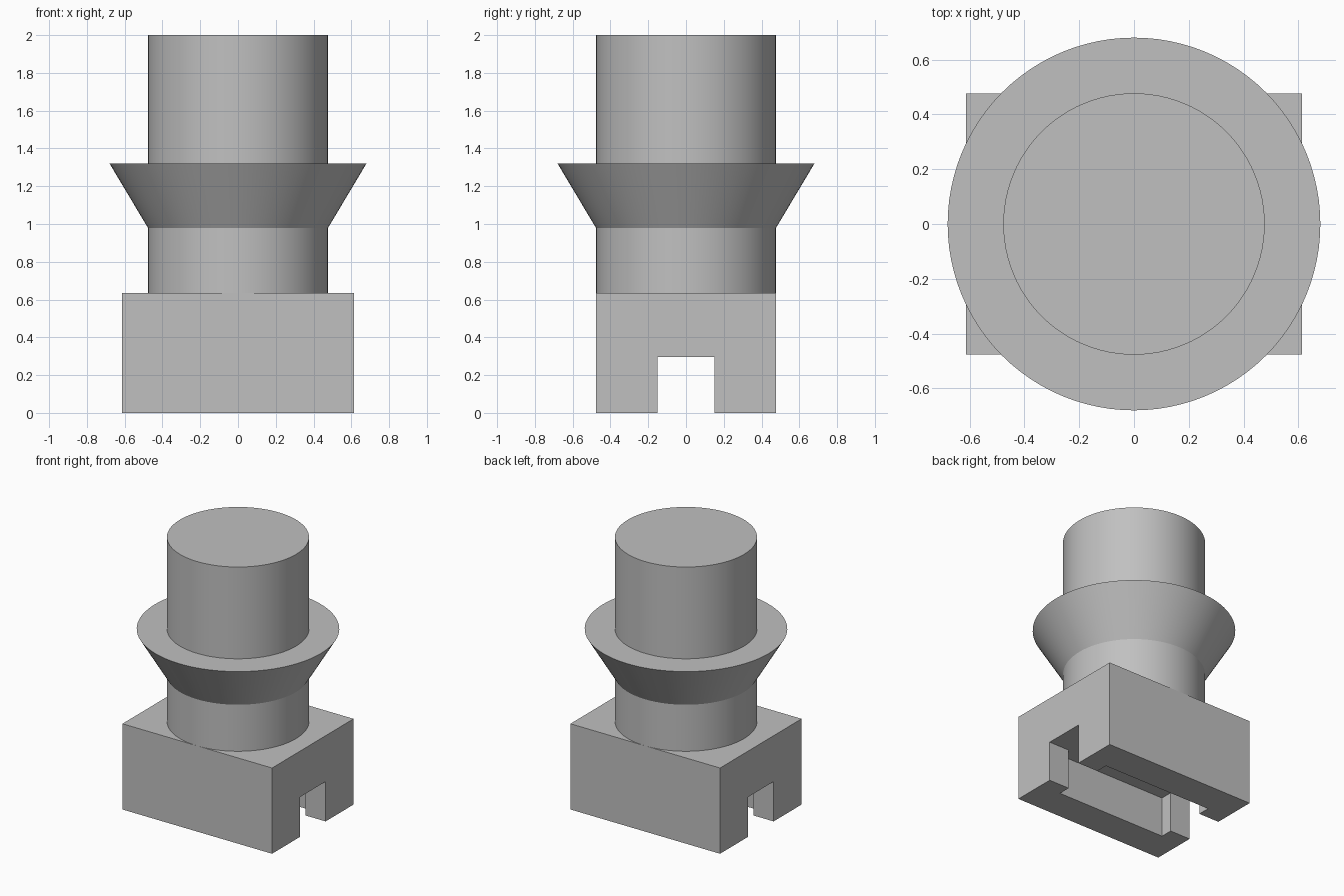
import bpy, bmesh, math

if "Cube" in bpy.data.objects:
    bpy.data.objects.remove(bpy.data.objects["Cube"])

HX, HY, BLOCK_TOP = 0.613, 0.477, 0.635
SLOT_Y, SLOT_TOP = 0.15, 0.295
POCKET_X, POCKET_Y = 0.447, 0.24

grey = bpy.data.materials.new("plain grey")
grey.diffuse_color = (0.53, 0.53, 0.53, 1)
grey.use_nodes = True
grey.node_tree.nodes["Principled BSDF"].inputs["Base Color"].default_value = grey.diffuse_color


def add_object(name, bm):
    bmesh.ops.recalc_face_normals(bm, faces=bm.faces[:])
    mesh = bpy.data.meshes.new(name)
    bm.to_mesh(mesh)
    bm.free()
    mesh.materials.append(grey)
    obj = bpy.data.objects.new(name, mesh)
    bpy.context.collection.objects.link(obj)
    return obj


def select(obj):
    bpy.ops.object.select_all(action='DESELECT')
    obj.select_set(True)
    bpy.context.view_layer.objects.active = obj


def prism(name, outline, z0, z1):
    """Extrude a plan outline from z0 to z1."""
    bm = bmesh.new()
    face = bm.faces.new([bm.verts.new((x, y, z0)) for x, y in outline])
    new = bmesh.ops.extrude_face_region(bm, geom=[face])["geom"]
    bmesh.ops.translate(bm, vec=(0, 0, z1 - z0),
                        verts=[v for v in new if isinstance(v, bmesh.types.BMVert)])
    return add_object(name, bm)


def lathe(name, profile, segments=96):
    """Revolve (radius, z) points and cap both ends."""
    bm = bmesh.new()
    rings = []
    for r, z in profile:
        angles = [2 * math.pi * i / segments for i in range(segments)]
        rings.append([bm.verts.new((r * math.cos(a), r * math.sin(a), z)) for a in angles])
    for low, high in zip(rings, rings[1:]):
        for i in range(segments):
            j = (i + 1) % segments
            bm.faces.new((low[i], low[j], high[j], high[i]))
    bm.faces.new(rings[0][::-1])
    bm.faces.new(rings[-1])
    return add_object(name, bm)


# Base block
block = prism("base_block", [(-HX, -HY), (HX, -HY), (HX, HY), (-HX, HY)], 0, BLOCK_TOP)

# Through slot that widens into a pocket between its two ends
half = [(-0.8, -SLOT_Y), (-POCKET_X, -SLOT_Y), (-POCKET_X, -POCKET_Y),
        (POCKET_X, -POCKET_Y), (POCKET_X, -SLOT_Y), (0.8, -SLOT_Y)]
cutter = prism("slot_cutter", half + [(-x, -y) for x, y in half], -0.1, SLOT_TOP)
cutter.hide_render = True
cut = block.modifiers.new("slot", 'BOOLEAN')
cut.operation = 'DIFFERENCE'
cut.solver = 'EXACT'
cut.object = cutter
select(block)
bpy.ops.object.modifier_apply(modifier=cut.name)
bpy.data.objects.remove(cutter)

# Round shaft with a flared collar
shaft = lathe("shaft_with_collar", [
    (0.477, BLOCK_TOP), (0.477, 0.98), (0.68, 1.32), (0.477, 1.32), (0.477, 2.0)])
select(shaft)
bpy.ops.object.shade_smooth_by_angle(angle=math.radians(25))
